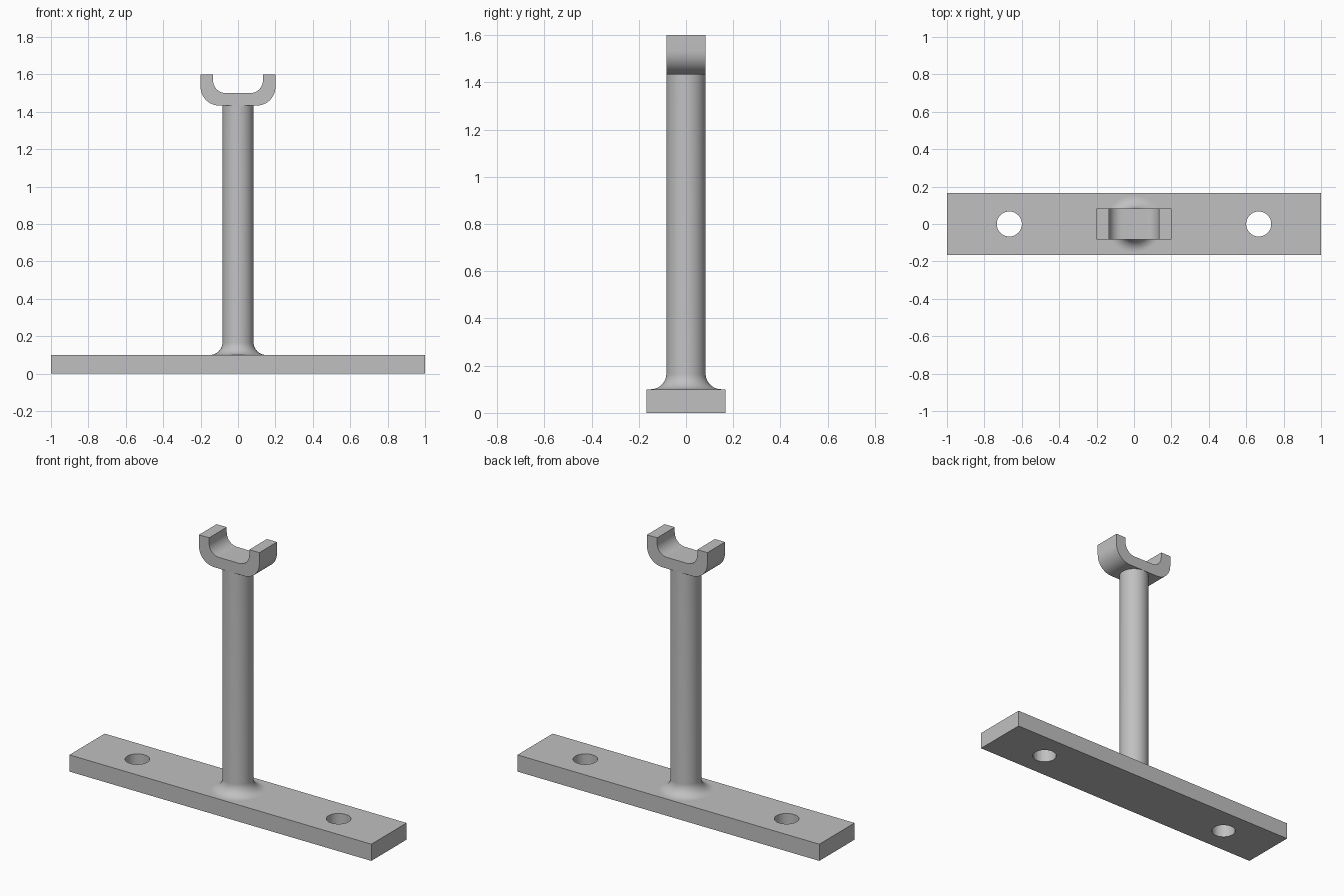
import bpy, bmesh
from math import pi, sin, cos, radians

if "Cube" in bpy.data.objects:
    bpy.data.objects.remove(bpy.data.objects["Cube"])

GREY = (0.53, 0.53, 0.53, 1)
metal = bpy.data.materials.new("grey metal")
metal.use_nodes = True
metal.diffuse_color = GREY
metal.node_tree.nodes["Principled BSDF"].inputs["Base Color"].default_value = GREY


def arc(cx, cz, r, start, end, steps=12):
    angles = [radians(start + (end - start) * i / steps) for i in range(steps + 1)]
    return [(cx + r * cos(a), cz + r * sin(a)) for a in angles]


def finish(name, bm):
    bmesh.ops.recalc_face_normals(bm, faces=bm.faces)
    mesh = bpy.data.meshes.new(name)
    bm.to_mesh(mesh)
    bm.free()
    mesh.materials.append(metal)
    obj = bpy.data.objects.new(name, mesh)
    bpy.context.collection.objects.link(obj)
    bpy.ops.object.select_all(action="DESELECT")
    obj.select_set(True)
    bpy.context.view_layer.objects.active = obj
    bpy.ops.object.shade_smooth_by_angle(angle=radians(30))
    return obj


# Mounting plate with two screw holes
PLATE_TOP = 0.1
bm = bmesh.new()
bmesh.ops.create_cube(bm, size=1)
bmesh.ops.scale(bm, vec=(2, 1 / 3, PLATE_TOP), verts=bm.verts)
bmesh.ops.translate(bm, vec=(0, 0, PLATE_TOP / 2), verts=bm.verts)
plate = finish("mounting_plate", bm)

for side in (-1, 1):
    bpy.ops.mesh.primitive_cylinder_add(vertices=48, radius=0.067, depth=0.4,
                                        location=(side * 2 / 3, 0, 0))
    cutter = bpy.context.object
    cutter.name = "hole_cutter"
    cutter.hide_render = True
    cutter.data.materials.append(metal)
    bpy.context.view_layer.objects.active = plate
    cut = plate.modifiers.new("screw_hole", "BOOLEAN")
    cut.operation = "DIFFERENCE"
    cut.solver = "EXACT"
    cut.object = cutter
    bpy.ops.object.modifier_apply(modifier=cut.name)
    bpy.data.objects.remove(cutter)

bpy.ops.object.select_all(action="DESELECT")
plate.select_set(True)
bpy.context.view_layer.objects.active = plate
bpy.ops.object.shade_smooth_by_angle(angle=radians(30))

# Round post, flared by a concave fillet where it meets the plate
POST_R, FILLET, CRADLE_BOTTOM = 0.083, 0.067, 1.433
profile = arc(POST_R + FILLET, PLATE_TOP + FILLET, FILLET, 270, 180)
profile.append((POST_R, CRADLE_BOTTOM))
bm = bmesh.new()
verts = [bm.verts.new((r, 0, z)) for r, z in profile]
edges = [bm.edges.new(pair) for pair in zip(verts, verts[1:])]
bmesh.ops.spin(bm, geom=verts + edges, cent=(0, 0, 0), axis=(0, 0, 1),
               angle=2 * pi, steps=64, use_merge=True)
bmesh.ops.remove_doubles(bm, verts=bm.verts, dist=0.0001)
finish("post", bm)

# U-shaped cradle: half outline from the rim, mirrored and extruded in depth
TOP, OUTER, INNER, FLOOR = 1.6, 0.2, 0.133, 1.5
R_OUT, R_IN, DEPTH = 0.1, 0.067, 0.167
outer = [(OUTER, TOP)] + arc(OUTER - R_OUT, CRADLE_BOTTOM + R_OUT, R_OUT, 0, -90)
inner = arc(INNER - R_IN, FLOOR + R_IN, R_IN, -90, 0) + [(INNER, TOP)]


def mirrored(points):
    return [(-x, z) for x, z in reversed(points)]


outline = outer + mirrored(outer) + mirrored(inner) + inner
bm = bmesh.new()
face = bm.faces.new([bm.verts.new((x, -DEPTH / 2, z)) for x, z in outline])
extruded = bmesh.ops.extrude_face_region(bm, geom=[face], use_keep_orig=True)
moved = [g for g in extruded["geom"] if isinstance(g, bmesh.types.BMVert)]
bmesh.ops.translate(bm, vec=(0, DEPTH, 0), verts=moved)
finish("cradle", bm)
